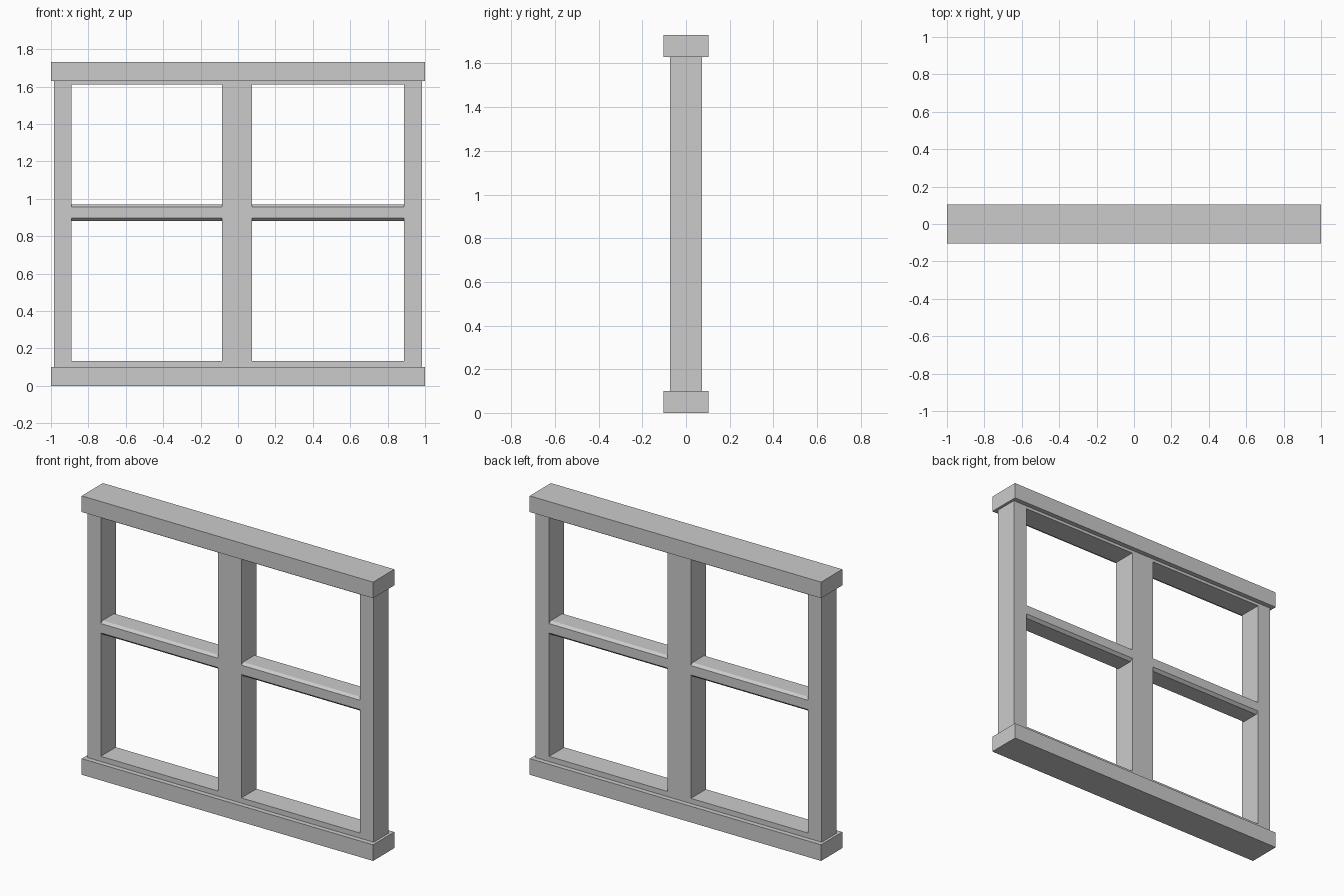
import bpy, bmesh

if "Cube" in bpy.data.objects:
    bpy.data.objects.remove(bpy.data.objects["Cube"])


def prism(name, x0, x1, profile):
    """Extrude a (y, z) profile along x."""
    bm = bmesh.new()
    face = bm.faces.new([bm.verts.new((x0, y, z)) for y, z in profile])
    ext = bmesh.ops.extrude_face_region(bm, geom=[face])
    verts = [v for v in ext["geom"] if isinstance(v, bmesh.types.BMVert)]
    bmesh.ops.translate(bm, verts=verts, vec=(x1 - x0, 0, 0))
    bmesh.ops.recalc_face_normals(bm, faces=bm.faces)
    mesh = bpy.data.meshes.new(name)
    bm.to_mesh(mesh)
    bm.free()
    obj = bpy.data.objects.new(name, mesh)
    bpy.context.collection.objects.link(obj)
    return obj


def box(name, x0, x1, depth, z0, z1):
    return prism(name, x0, x1, [(-depth, z0), (depth, z0), (depth, z1), (-depth, z1)])


OUTER, INNER = 0.104, 0.074   # half depths of the trim and the frame

# Wide sill and head trim
box("sill", -1, 1, OUTER, 0, 0.10)
box("head", -1, 1, OUTER, 1.63, 1.73)

# Upright posts between sill and head
for name, x0, x1 in (("left_post", -0.983, -0.89),
                     ("centre_post", -0.085, 0.075),
                     ("right_post", 0.888, 0.983)):
    box(name, x0, x1, INNER, 0.10, 1.63)

for side, x0, x1 in (("left", -0.89, -0.085), ("right", 0.075, 0.888)):
    # Thin rails inside each opening
    box(side + "_bottom_rail", x0, x1, INNER, 0.10, 0.132)
    box(side + "_top_rail", x0, x1, INNER, 1.612, 1.63)
    # Crossbar with bevelled long edges
    f = 0.056
    prism(side + "_crossbar", x0, x1,
          [(-f, 0.882), (f, 0.882), (INNER, 0.898), (INNER, 0.956),
           (f, 0.968), (-f, 0.968), (-INNER, 0.956), (-INNER, 0.898)])
